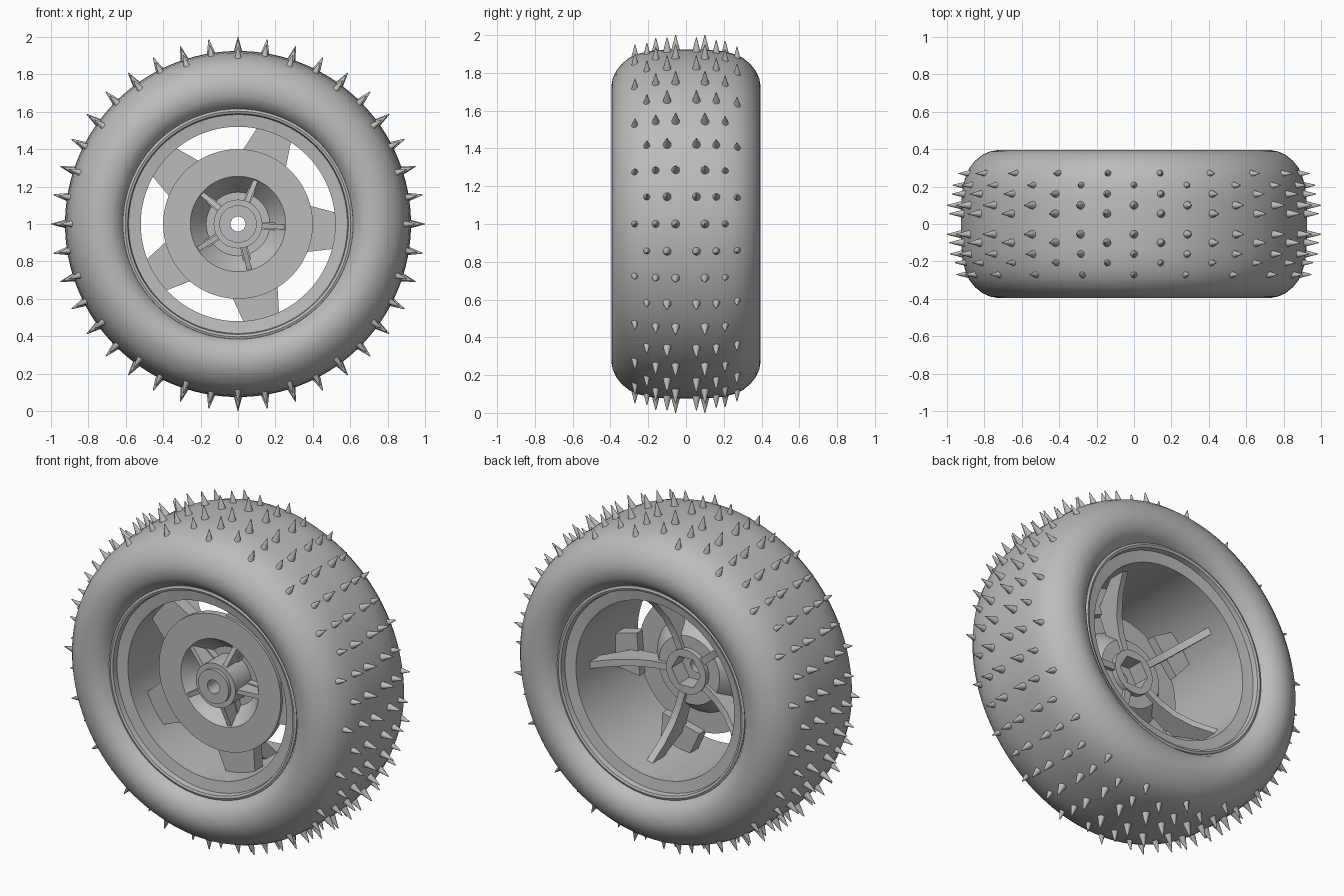
import bpy
import bmesh
from math import sin, cos, pi, tau, radians
from mathutils import Vector, Matrix

cube = bpy.data.objects.get("Cube")
if cube:
    bpy.data.objects.remove(cube, do_unlink=True)

grey = bpy.data.materials.new("plain grey")
grey.use_nodes = True
colour = (0.5, 0.5, 0.5, 1)
grey.diffuse_color = colour
grey.node_tree.nodes["Principled BSDF"].inputs["Base Color"].default_value = colour

AXLE = Vector((0, 0, 1))
ARMS = [radians(68 + 72 * i) for i in range(5)]


def finish(name, bm, angle=30):
    bmesh.ops.recalc_face_normals(bm, faces=bm.faces)
    mesh = bpy.data.meshes.new(name)
    bm.to_mesh(mesh)
    bm.free()
    ob = bpy.data.objects.new(name, mesh)
    bpy.context.collection.objects.link(ob)
    mesh.materials.append(grey)
    bpy.ops.object.select_all(action="DESELECT")
    ob.select_set(True)
    bpy.context.view_layer.objects.active = ob
    bpy.ops.object.shade_smooth_by_angle(angle=radians(angle))
    return ob


def polar(r, y, a):
    return AXLE + Vector((r * cos(a), y, r * sin(a)))


def lathe(name, profile, segments=96, angle=30):
    """Turn a closed (radius, y) loop round the axle; a third item makes it hexagonal."""
    bm = bmesh.new()
    rings = []
    for r, y, *hexagonal in profile:
        ring = []
        for i in range(segments):
            a = tau * i / segments
            k = cos(pi / 6) / cos(a % (pi / 3) - pi / 6) if hexagonal else 1
            ring.append(bm.verts.new(polar(r * k, y, a)))
        rings.append(ring)
    for p, q in zip(rings, rings[1:] + rings[:1]):
        for i in range(segments):
            j = (i + 1) % segments
            bm.faces.new((p[i], p[j], q[j], q[i]))
    return finish(name, bm, angle)


def blades(name, outline, widths):
    """Five radial plates: an (r, y) outline with a half width at each point."""
    bm = bmesh.new()
    for a in ARMS:
        across = Vector((-sin(a), 0, cos(a)))
        sides = []
        for s in (-1, 1):
            sides.append([bm.verts.new(polar(r, y, a) + across * w * s)
                          for (r, y), w in zip(outline, widths)])
            bm.faces.new(sides[-1])
        p, q = sides
        for i in range(len(p)):
            j = (i + 1) % len(p)
            bm.faces.new((p[i], p[j], q[j], q[i]))
    return finish(name, bm)


# Tyre carcass: mirrored half section
half = [(0.6, 0.29), (0.615, 0.325), (0.64, 0.362), (0.68, 0.387), (0.73, 0.395),
        (0.77, 0.388), (0.81, 0.37), (0.85, 0.338), (0.88, 0.3), (0.9, 0.255),
        (0.915, 0.2), (0.922, 0.13), (0.925, 0.05)]
lathe("tyre", [(r, -y) for r, y in half] + half[::-1], 128, 50)

# Tread spikes: staggered rows of cones
bm = bmesh.new()
row = {0.207: 0.87, 0.1: 0.9, -0.055: 0.9, -0.16: 0.885, -0.27: 0.85}
for i in range(40):
    a = tau * i / 40
    for y, base in row.items():
        side = -1 if i % 2 else 1
        turn = Matrix.Rotation(pi / 2 - a, 4, "Y")
        spot = Matrix.Translation(polar(base + 0.05, y * side, a))
        bmesh.ops.create_cone(bm, cap_ends=True, segments=12, radius1=0.028,
                              radius2=0.002, depth=0.1, matrix=spot @ turn)
finish("tread_spikes", bm, 50)

# Rim barrel with a stepped lip at both ends
lip = [(0.62, 0.29), (0.615, 0.33), (0.603, 0.335), (0.59, 0.33), (0.585, 0.3), (0.52, 0.29)]
lathe("rim_barrel", [(r, -y) for r, y in lip] + lip[::-1])

# Dished front disc
lathe("front_disc", [(0.4, -0.17), (0.255, -0.17), (0.17, -0.06), (0.12, -0.06),
                     (0.12, -0.03), (0.2, -0.03), (0.28, -0.13), (0.4, -0.13)])

# Hub with axle bore and hexagonal rear socket
lathe("hub", [(0.04, -0.23), (0.1, -0.23), (0.1, -0.21), (0.13, -0.21), (0.13, 0),
              (0.095, 0, True), (0.095, -0.1, True), (0.04, -0.1)], 72)

# Ribs inside the dish
blades("dish_ribs", [(0.11, -0.2), (0.25, -0.165), (0.25, -0.14), (0.17, -0.05), (0.11, -0.05)],
       [0.013] * 5)

# Wide tabs joining disc and barrel
blades("spoke_tabs", [(0.37, -0.155), (0.53, -0.155), (0.53, -0.08), (0.37, -0.08)],
       [0.125, 0.095, 0.095, 0.125])

# Curved rear arms sweeping from hub to barrel
arm = [(0.12, -0.01), (0.22, -0.005), (0.32, 0.02), (0.42, 0.075), (0.53, 0.17),
       (0.53, 0.07), (0.46, -0.02), (0.4, -0.1), (0.12, -0.1)]
blades("rear_arms", arm, [0.02] * len(arm))
